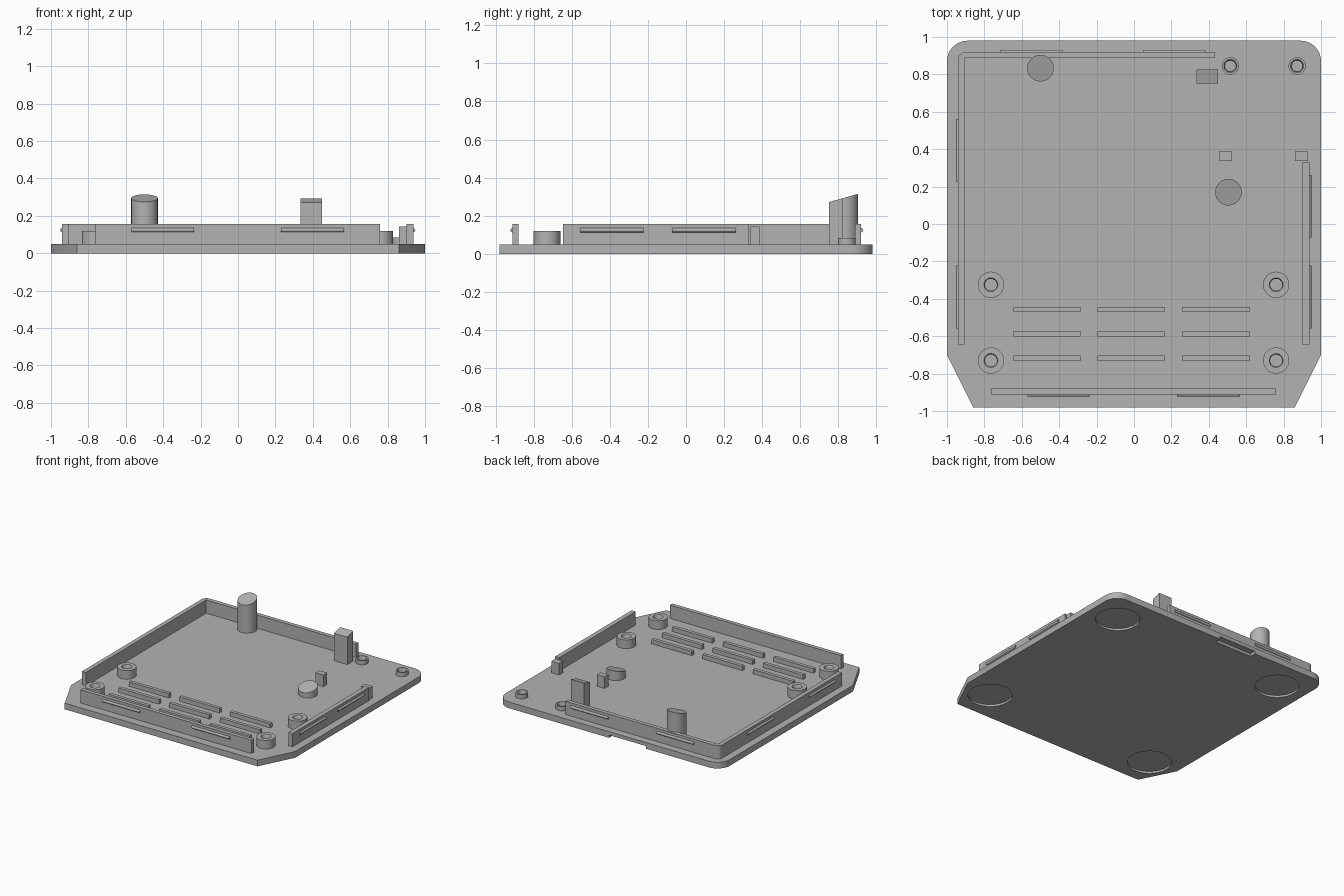
import bpy, bmesh
from math import cos, sin, pi, radians
from mathutils import Matrix, Vector

cube = bpy.data.objects.get("Cube")
if cube:
    bpy.data.objects.remove(cube, do_unlink=True)

grey = bpy.data.materials.new("plastic_grey")
grey.use_nodes = True
colour = (0.45, 0.45, 0.45, 1)
grey.diffuse_color = colour
grey.node_tree.nodes["Principled BSDF"].inputs["Base Color"].default_value = colour

BASE = 0.05        # top of the base plate
WALL = 0.157       # top of the rim walls


def finish(name, bm, smooth=False):
    bmesh.ops.recalc_face_normals(bm, faces=bm.faces)
    mesh = bpy.data.meshes.new(name)
    bm.to_mesh(mesh)
    bm.free()
    mesh.materials.append(grey)
    ob = bpy.data.objects.new(name, mesh)
    bpy.context.collection.objects.link(ob)
    if smooth:
        bpy.ops.object.select_all(action='DESELECT')
        ob.select_set(True)
        bpy.context.view_layer.objects.active = ob
        bpy.ops.object.shade_smooth_by_angle(angle=radians(35))
    return ob


def prism(name, points, z0, top, smooth=False):
    """Extrude an outline; top is a height or a function of y."""
    bm = bmesh.new()
    face = bm.faces.new([bm.verts.new((x, y, z0)) for x, y in points])
    out = bmesh.ops.extrude_face_region(bm, geom=[face])["geom"]
    for v in out:
        if isinstance(v, bmesh.types.BMVert):
            v.co.z = top(v.co.y) if callable(top) else top
    return finish(name, bm, smooth)


def arc(cx, cy, r, start, end, steps):
    angles = [radians(start + (end - start) * i / steps) for i in range(steps + 1)]
    return [(cx + r * cos(a), cy + r * sin(a)) for a in angles]


def circle(x, y, r, n=48):
    return arc(x, y, r, 0, 360, n)[:-1]


def rect(x0, x1, y0, y1):
    return [(x0, y0), (x1, y0), (x1, y1), (x0, y1)]


def tube(name, x, y, r, hole, top):
    """Hollow screw boss with a small lead-in at the mouth of the hole."""
    bm = bmesh.new()
    profile = [(r, BASE), (r, top), (hole + 0.005, top), (hole, top - 0.008), (hole, BASE)]
    verts = [bm.verts.new((a, 0, z)) for a, z in profile]
    edges = [bm.edges.new(p) for p in zip(verts, verts[1:])]
    bmesh.ops.spin(bm, geom=verts + edges, cent=(0, 0, 0), axis=(0, 0, 1),
                   angle=2 * pi, steps=40, use_merge=True)
    bmesh.ops.remove_doubles(bm, verts=bm.verts, dist=1e-5)
    bmesh.ops.translate(bm, verts=bm.verts, vec=(x, y, 0))
    finish(name, bm, True)


def clip(name, centre, along):
    """Slim rounded snap ridge lying along a wall."""
    bm = bmesh.new()
    turn = Matrix.Rotation(pi / 2, 4, 'Y' if along == 'x' else 'X')
    bmesh.ops.create_cone(bm, cap_ends=True, segments=12, radius1=0.011, radius2=0.011,
                          depth=0.335, matrix=Matrix.Translation(Vector(centre)) @ turn)
    finish(name, bm, True)


def cut(target, cutter):
    mod = target.modifiers.new("cut", 'BOOLEAN')
    mod.operation = 'DIFFERENCE'
    mod.solver = 'EXACT'
    mod.object = cutter
    bpy.context.view_layer.objects.active = target
    bpy.ops.object.modifier_apply(modifier=mod.name)
    bpy.data.objects.remove(cutter, do_unlink=True)


# Base plate: rounded back corners, chamfered front corners
outline = [(-0.86, -0.98), (0.86, -0.98), (1, -0.70)]
outline += arc(0.89, 0.87, 0.11, 0, 90, 10) + arc(-0.89, 0.87, 0.11, 90, 180, 10)
outline.append((-1, -0.70))
plate = prism("base_plate", outline, 0, BASE)

# Shallow foot recesses and the card notch under the back edge
for x in (-0.76, 0.76):
    for y in (-0.73, 0.72):
        cut(plate, prism("foot_cutter", circle(x, y, 0.162), -0.05, 0.016))
cut(plate, prism("notch_cutter", rect(-0.33, 0, 0.93, 1.1), -0.05, 0.022))
bpy.ops.object.select_all(action='DESELECT')
plate.select_set(True)
bpy.context.view_layer.objects.active = plate
bpy.ops.object.shade_smooth_by_angle(angle=radians(30))

# Rim walls: one L-shaped run around the back right corner, two straight runs
corner = [(0.43, 0.887), (0.43, 0.92)] + arc(-0.90, 0.88, 0.04, 90, 180, 6)
corner += [(-0.94, -0.645), (-0.905, -0.645), (-0.905, 0.887)]
prism("corner_wall", corner, BASE, WALL)
prism("left_wall", rect(0.90, 0.937, -0.645, 0.33), BASE, WALL)
prism("front_wall", rect(-0.765, 0.76, -0.912, -0.88), BASE, WALL)

# Snap ridges on the outside of the walls
CLIP_Z = 0.124
for x in (-0.402, 0.398):
    clip("front_clip", (x, -0.912, CLIP_Z), 'x')
for x in (-0.55, 0.215):
    clip("back_clip", (x, 0.92, CLIP_Z), 'x')
for y in (-0.39, 0.395):
    clip("right_clip", (-0.94, y, CLIP_Z), 'y')
for y in (-0.39, 0.095):
    clip("left_clip", (0.937, y, CLIP_Z), 'y')

# Screw bosses
for x in (-0.765, 0.76):
    for y in (-0.325, -0.73):
        tube("large_boss", x, y, 0.07, 0.032, 0.12)
for x in (0.515, 0.872):
    tube("small_boss", x, 0.845, 0.046, 0.03, 0.084)


# Support posts cut off by one sloping plane
def slope(y):
    return 0.27 + 0.28 * (y - 0.745)


prism("tall_round_post", circle(-0.5, 0.833, 0.071), BASE, slope, True)
prism("short_round_post", circle(0.505, 0.17, 0.071), BASE, slope, True)
prism("square_post", rect(0.333, 0.45, 0.75, 0.825), BASE, slope)

# Small locating blocks
for x in (0.49, 0.895):
    prism("locating_block", rect(x - 0.035, x + 0.035, 0.338, 0.387), BASE, 0.143)

# Raised grille ribs in three rows of three
for x in (-0.465, -0.015, 0.438):
    for y in (-0.457, -0.587, -0.718):
        prism("grille_rib", rect(x - 0.179, x + 0.179, y - 0.014, y + 0.014), BASE, 0.085)
